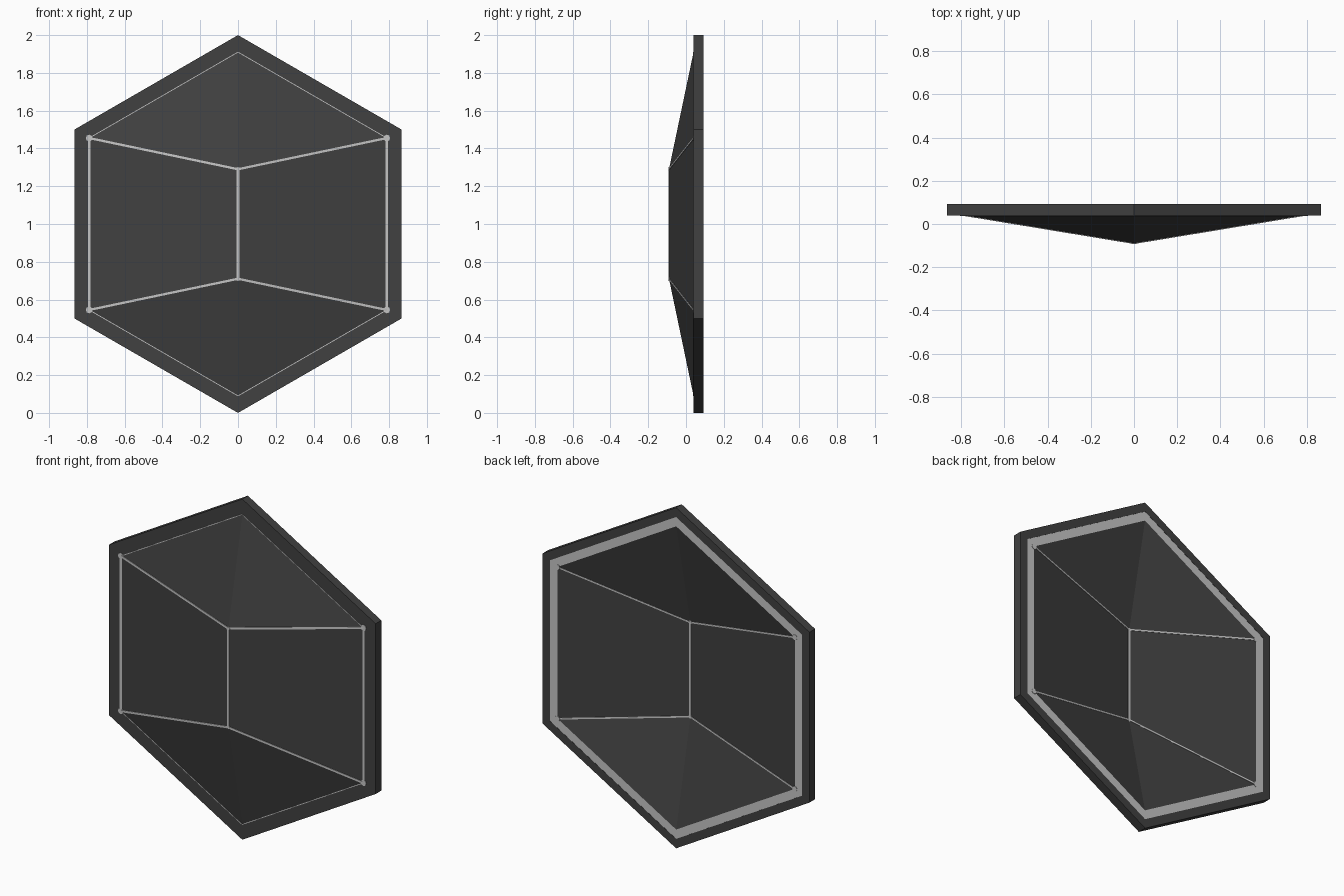
import bpy, bmesh
from math import sin, cos, pi
from mathutils import Vector

cube = bpy.data.objects.get("Cube")
if cube:
    bpy.data.objects.remove(cube)

FRONT, BACK, PEAK = 0.04, 0.092, -0.09
RIM, INNER_RIM, LINER_RIM = 0.91, 0.89, 0.945
RIDGE, INNER_RIDGE = 0.29, 0.277
INNER_PEAK = -0.04
LINER_BACK = BACK - 0.001
Y = Vector((0, 1, 0))


def material(name, value):
    m = bpy.data.materials.new(name)
    m.use_nodes = True
    color = (value, value, value, 1)
    m.diffuse_color = color
    m.node_tree.nodes["Principled BSDF"].inputs["Base Color"].default_value = color
    return m


dark = material("charcoal", 0.052)
light = material("light grey", 0.56)


def hexagon(radius, y):
    """Six corners with points at top and bottom, starting at the top."""
    return [Vector((radius * sin(i * pi / 3), y, 1 + radius * cos(i * pi / 3)))
            for i in range(6)]


def finish(name, bm, mat):
    bmesh.ops.recalc_face_normals(bm, faces=bm.faces)
    mesh = bpy.data.meshes.new(name)
    bm.to_mesh(mesh)
    bm.free()
    mesh.materials.append(mat)
    obj = bpy.data.objects.new(name, mesh)
    bpy.context.collection.objects.link(obj)


def hex_ring(name, loops, mat):
    """Closed ring swept through (radius, y) section corners."""
    bm = bmesh.new()
    rows = [[bm.verts.new(p) for p in hexagon(r, y)] for r, y in loops]
    for k, a in enumerate(rows):
        b = rows[(k + 1) % len(rows)]
        for i in range(6):
            j = (i + 1) % 6
            bm.faces.new((a[i], a[j], b[j], b[i]))
    finish(name, bm, mat)


def plate(name, outline):
    """Very thin upright plate centred on the surface."""
    bm = bmesh.new()
    face = bm.faces.new([bm.verts.new(p - Y * 0.0025) for p in outline])
    moved = bmesh.ops.extrude_face_region(bm, geom=[face], use_keep_orig=True)["geom"]
    bmesh.ops.translate(bm, vec=Y * 0.005,
                        verts=[e for e in moved if isinstance(e, bmesh.types.BMVert)])
    finish(name, bm, light)


def strip(name, a, b, width):
    side = (b - a).cross(Y).normalized() * width / 2
    plate(name, [a - side, b - side, b + side, a + side])


def dot(name, centre, radius):
    plate(name, [centre + Vector((sin(i * pi / 4), 0, cos(i * pi / 4))) * radius
                 for i in range(8)])


def ridge_ends(y, half):
    return Vector((0, y, 1 + half)), Vector((0, y, 1 - half))


def add_skin(bm, rim, upper, lower):
    """Six facets rising from a hexagonal rim to a vertical ridge."""
    v = [bm.verts.new(p) for p in rim]
    u, w = bm.verts.new(upper), bm.verts.new(lower)
    for face in ((v[0], v[1], u), (v[5], v[0], u), (v[1], v[2], w, u),
                 (v[4], v[5], u, w), (v[2], v[3], w), (v[3], v[4], w)):
        bm.faces.new(face)
    return v


def crease_strips(prefix, rim, upper, lower, ridge_width, width, dot_size):
    strip(prefix + "_ridge_strip", upper, lower, ridge_width)
    for i, peak, label in ((1, upper, "upper_left"), (5, upper, "upper_right"),
                           (2, lower, "lower_left"), (4, lower, "lower_right")):
        strip(f"{prefix}_{label}_crease_strip", peak, rim[i], width)
        dot(f"{prefix}_{label}_corner_dot", rim[i], dot_size)
    dot(prefix + "_upper_ridge_dot", upper, 0.011)
    dot(prefix + "_lower_ridge_dot", lower, 0.011)


# Outer frame and the pale liner flush with its back
hex_ring("frame", [(1, FRONT), (1, BACK), (LINER_RIM, BACK),
                   (LINER_RIM, FRONT + 0.004), (RIM, FRONT + 0.004), (RIM, FRONT)], dark)
hex_ring("back_liner", [(LINER_RIM, FRONT + 0.004), (LINER_RIM, LINER_BACK),
                        (INNER_RIM, LINER_BACK), (RIM, FRONT + 0.004)], light)

# Thick faceted shell, hollow at the back
rim, inner_rim = hexagon(RIM, FRONT), hexagon(INNER_RIM, LINER_BACK)
outer_ridge = ridge_ends(PEAK, RIDGE)
inner_ridge = ridge_ends(INNER_PEAK, INNER_RIDGE)
bm = bmesh.new()
a = add_skin(bm, rim, *outer_ridge)
b = add_skin(bm, inner_rim, *inner_ridge)
for i in range(6):
    j = (i + 1) % 6
    bm.faces.new((a[i], a[j], b[j], b[i]))
finish("faceted_shell", bm, dark)

# Pale seams along the creases on both sides and around the front rim
crease_strips("front", rim, *outer_ridge, 0.014, 0.012, 0.018)
crease_strips("back", inner_rim, *inner_ridge, 0.015, 0.009, 0.016)
for i, start in enumerate(rim):
    upright = i in (1, 4)
    strip(f"rim_strip_{i + 1}", start, rim[(i + 1) % 6], 0.014 if upright else 0.004)
